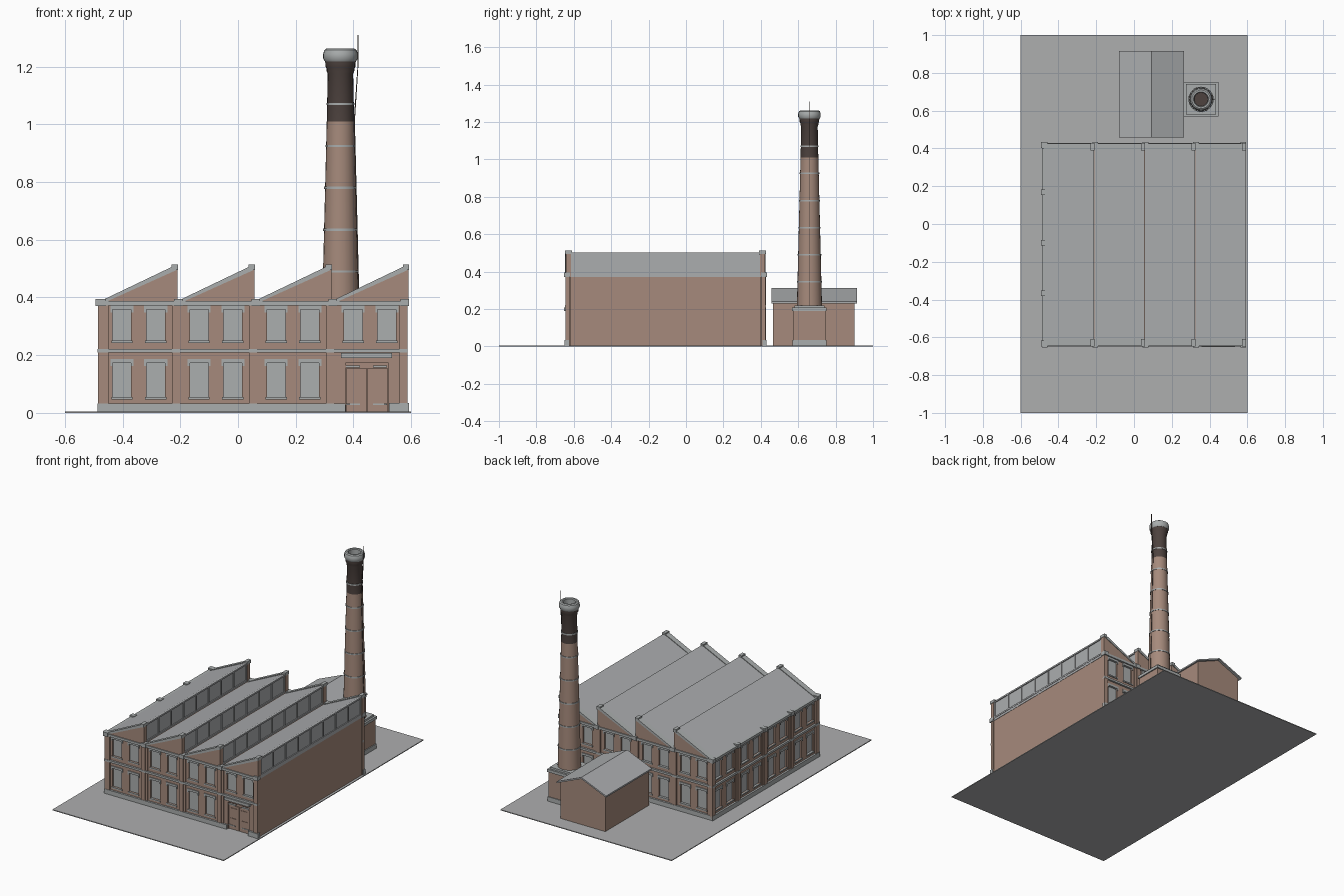
import bpy, bmesh, math
from mathutils import Vector

if "Cube" in bpy.data.objects:
    bpy.data.objects.remove(bpy.data.objects["Cube"])


def material(name, rgb):
    m = bpy.data.materials.new(name)
    m.diffuse_color = (*rgb, 1)
    m.use_nodes = True
    m.node_tree.nodes["Principled BSDF"].inputs["Base Color"].default_value = m.diffuse_color
    return m


BRICK = material("brick", (0.38, 0.255, 0.2))
SOOT = material("dark brick", (0.075, 0.055, 0.049))
STONE = material("stone trim", (0.40, 0.42, 0.42))
ROOF = material("roof grey", (0.41, 0.42, 0.43))
GLASS = material("window grey", (0.41, 0.425, 0.43))
GROUND = material("yard grey", (0.42, 0.425, 0.43))

parts = {}  # part name -> (bmesh, material, smooth)


def part(name, mat, smooth=False):
    if name not in parts:
        parts[name] = (bmesh.new(), mat, smooth)
    return parts[name][0]


def prism(name, mat, profile, y0, y1):
    """Extrude an x/z outline along y."""
    bm = part(name, mat)
    a = [bm.verts.new((x, y0, z)) for x, z in profile]
    b = [bm.verts.new((x, y1, z)) for x, z in profile]
    n = len(profile)
    bm.faces.new(a)
    bm.faces.new(b[::-1])
    for i in range(n):
        j = (i + 1) % n
        bm.faces.new((a[j], a[i], b[i], b[j]))


def box(name, mat, x0, x1, y0, y1, z0, z1):
    x0, x1 = min(x0, x1), max(x0, x1)
    y0, y1 = min(y0, y1), max(y0, y1)
    prism(name, mat, [(x0, z0), (x1, z0), (x1, z1), (x0, z1)], y0, y1)


def lathe(name, mat, profile, cx, cy, seg=24):
    """Revolve (radius, z) points into a closed ring or tube."""
    bm = part(name, mat, True)
    rings = [[bm.verts.new((cx + r * math.cos(2 * math.pi * i / seg),
                            cy + r * math.sin(2 * math.pi * i / seg), z))
              for i in range(seg)] for r, z in profile]
    for lo, hi in zip(rings, rings[1:]):
        for i in range(seg):
            j = (i + 1) % seg
            bm.faces.new((lo[i], lo[j], hi[j], hi[i]))
    bm.faces.new(rings[0][::-1])
    bm.faces.new(rings[-1])


STEP = 0.267
ROWS = [(0.055, 0.175), (0.25, 0.36)]

# Yard slab
box("yard", GROUND, -0.6, 0.6, -1, 1, 0, 0.005)

# Hall core
box("hall_core", BRICK, -0.46, 0.585, -0.62, 0.40, 0.005, 0.385)


def facade(side, place, door=False):
    """Bays of windows; u runs along the wall, d points outwards."""
    def b(kind, mat, u0, u1, d0, d1, z0, z1):
        x0, y0 = place(u0, d0)
        x1, y1 = place(u1, d1)
        box(f"{side}_{kind}", mat, x0, x1, y0, y1, z0, z1)

    spans = [[], []]
    for k in range(4):
        for c in (-0.402, -0.285):
            for r in (0, 1):
                if not (door and k == 3 and r == 0):
                    spans[r].append((c + k * STEP - 0.032, c + k * STEP + 0.032))
    windows = [(s, r) for r in (0, 1) for s in spans[r]]
    if door:
        spans[0].append((0.375, 0.52))
    foot_end = 0.375 if door else 0.575

    # Brick skin around the openings
    b("wall", BRICK, -0.475, foot_end, -0.016, 0, 0.005, 0.055)
    b("wall", BRICK, -0.475, 0.575, -0.016, 0, 0.175, 0.25)
    b("wall", BRICK, -0.475, 0.575, -0.016, 0, 0.36, 0.38)
    for r, (z0, z1) in enumerate(ROWS):
        edges = [-0.475] + [e for s in spans[r] for e in s] + [0.575]
        for u0, u1 in zip(edges[::2], edges[1::2]):
            b("wall", BRICK, u0, u1, -0.016, 0, z0, z1)

    # Panes, sills and lintels
    for (u0, u1), r in windows:
        z0, z1 = ROWS[r]
        b("panes", GLASS, u0, u1, -0.016, -0.009, z0, z1)
        b("sills", STONE, u0 - 0.005, u1 + 0.005, -0.01, 0.006, z0 - 0.008, z0)
        b("lintels", STONE, u0 - 0.008, u1 + 0.008, -0.01, 0.005, z1 - 0.002, z1 + 0.012)
        for u in (u0 - 0.008, u1):
            b("lintels", STONE, u, u + 0.008, -0.01, 0.005, z1 - 0.012, z1)

    # Stepped pilasters with stone heads
    for k in range(5):
        u = -0.496 + k * STEP
        u0, u1 = max(u, -0.485), min(u + 0.028, 0.588)
        if k == 0:
            u1 = -0.449
        if k == 4:
            u0 = 0.56
        b("pilasters", BRICK, u0, u1, -0.012, 0.01, 0.005, 0.375)
        if 0 < k < 4:
            b("pilasters", BRICK, u1, u1 + 0.015, -0.012, 0.005, 0.005, 0.375)
        h = max(-0.476, min(0.578, -0.473 + k * STEP))
        b("pilaster_heads", STONE, h - 0.015, h + 0.015, -0.014, 0.018, 0.37, 0.395)

    # Plinth, string course and cornice
    if door:
        b("plinth", STONE, -0.487, 0.372, -0.01, 0.012, 0.005, 0.033)
        b("plinth", STONE, 0.523, 0.593, -0.01, 0.013, 0.005, 0.035)
        b("wall", BRICK, 0.52, 0.575, -0.016, 0, 0.005, 0.055)
    else:
        b("plinth", STONE, -0.487, 0.588, -0.01, 0.012, 0.005, 0.033)
    b("string_course", STONE, -0.487, 0.588, -0.01, 0.012, 0.209, 0.222)
    b("cornice", STONE, -0.487, 0.588, -0.016, 0.013, 0.372, 0.387)


facade("front", lambda u, d: (u, -0.635 - d), door=True)
facade("back", lambda u, d: (u, 0.415 + d))
facade("left", lambda u, d: (-0.475 - d, u - 0.16))

# Entrance: double door leaves, transom bars and canopy
for x in (0.376, 0.449):
    box("door_leaves", BRICK, x, x + 0.069, -0.626, -0.618, 0.005, 0.155)
    for z in (0.025, 0.09):
        box("door_panels", BRICK, x + 0.012, x + 0.057, -0.629, -0.625, z, z + 0.05)
for x in (0.372, 0.467):
    box("door_trim", STONE, x, x + 0.05, -0.632, -0.618, 0.158, 0.164)
    box("door_trim", STONE, x, x + 0.05, -0.632, -0.618, 0.028, 0.033)
box("canopy", STONE, 0.357, 0.534, -0.652, -0.63, 0.19, 0.207)

# Sawtooth roofs with glazing on the steep side and gable parapets
for k in range(4):
    x0, x1 = -0.475 + k * STEP, -0.213 + k * STEP
    prism("sawtooth_roof", ROOF, [(x0, 0.385), (x1 - 0.005, 0.37), (x1 - 0.005, 0.503),
                                  (x1 - 0.012, 0.503)], -0.62, 0.40)
    for i in range(9):
        y = -0.61 + i * 0.125
        box("glazing_bars", ROOF, x1 - 0.006, x1, y - 0.004, y + 0.004, 0.387, 0.497)
    for z in (0.385, 0.493):
        box("glazing_bars", ROOF, x1 - 0.006, x1 + 0.001, -0.615, 0.395, z, z + 0.01)
    for y0, y1 in ((-0.642, -0.615), (0.395, 0.422)):
        prism("gable_parapets", BRICK, [(x0, 0.38), (x1 + 0.003, 0.38), (x1 + 0.003, 0.5),
                                        (x1 - 0.015, 0.5)], y0, y1)
        prism("gable_copings", STONE, [(x0 - 0.005, 0.386), (x0 + 0.02, 0.386), (x1, 0.495),
                                       (x1, 0.508), (x1 - 0.012, 0.508)], y0 - 0.004, y1 + 0.004)
        box("ridge_caps", STONE, x1 - 0.017, x1 + 0.005, y0 - 0.006, y1 + 0.006, 0.495, 0.514)
# Stone edge over the plain wall
box("right_corner_stones", STONE, 0.57, 0.592, -0.65, -0.63, 0.005, 0.035)
box("right_corner_stones", STONE, 0.57, 0.592, 0.41, 0.43, 0.005, 0.035)
box("right_clerestory", ROOF, 0.575, 0.587, -0.615, 0.395, 0.37, 0.39)

# Boiler shed with a pitched roof
prism("shed_walls", BRICK, [(-0.065, 0.005), (0.25, 0.005), (0.25, 0.235), (0.0925, 0.302),
                            (-0.065, 0.235)], 0.465, 0.90)
prism("shed_roof", ROOF, [(-0.08, 0.23), (0.0925, 0.302), (0.265, 0.23), (0.265, 0.24),
                          (0.0925, 0.312), (-0.08, 0.24)], 0.457, 0.915)

# Chimney pedestal
CX, CY = 0.355, 0.66


def square(name, mat, h, z0, z1):
    box(name, mat, CX - h, CX + h, CY - h, CY + h, z0, z1)


square("pedestal", BRICK, 0.085, 0.005, 0.195)
square("pedestal_base", STONE, 0.09, 0.005, 0.033)
square("pedestal_cap", STONE, 0.092, 0.19, 0.208)
square("pedestal_cap", STONE, 0.08, 0.207, 0.22)


# Chimney shaft, rings and crown
def radius(z):
    return 0.067 - (z - 0.22) * 0.0247


lathe("chimney_shaft", BRICK, [(radius(0.215), 0.215), (radius(1.01), 1.01)], CX, CY)
lathe("chimney_top", SOOT, [(radius(1.01), 1.01), (0.044, 1.175), (0.048, 1.185), (0.048, 1.193),
                            (0.052, 1.2), (0.052, 1.21), (0.055, 1.225)], CX, CY)
for z in (0.345, 0.49, 0.635, 0.78, 0.925, 1.07):
    r = radius(z) + 0.003
    lathe("chimney_rings", STONE, [(r, z - 0.004), (r, z + 0.004)], CX, CY)
lathe("chimney_crown", STONE, [(0.054, 1.218), (0.06, 1.228), (0.06, 1.244), (0.056, 1.257),
                               (0.049, 1.262), (0.04, 1.262), (0.036, 1.257), (0.036, 1.225)],
      CX, CY)
lathe("flue", SOOT, [(0.0355, 1.222), (0.0355, 1.227)], CX, CY)

# Lightning rod and its conductor down the shaft
box("lightning_rod", SOOT, 0.414, 0.417, CY - 0.0015, CY + 0.0015, 1.2, 1.31)
prism("lightning_rod", SOOT, [(CX + 0.066, 0.22), (CX + 0.07, 0.22), (CX + 0.05, 1.01),
                              (CX + 0.062, 1.2), (CX + 0.059, 1.2), (CX + 0.046, 1.01)],
      CY - 0.0015, CY + 0.0015)

# Turn the collected parts into objects
for name, (bm, mat, smooth) in parts.items():
    bmesh.ops.recalc_face_normals(bm, faces=bm.faces)
    mesh = bpy.data.meshes.new(name)
    bm.to_mesh(mesh)
    bm.free()
    mesh.materials.append(mat)
    if smooth:
        mesh.polygons.foreach_set("use_smooth", [True] * len(mesh.polygons))
        mesh.set_sharp_from_angle(angle=math.radians(35))
    bpy.context.collection.objects.link(bpy.data.objects.new(name, mesh))
